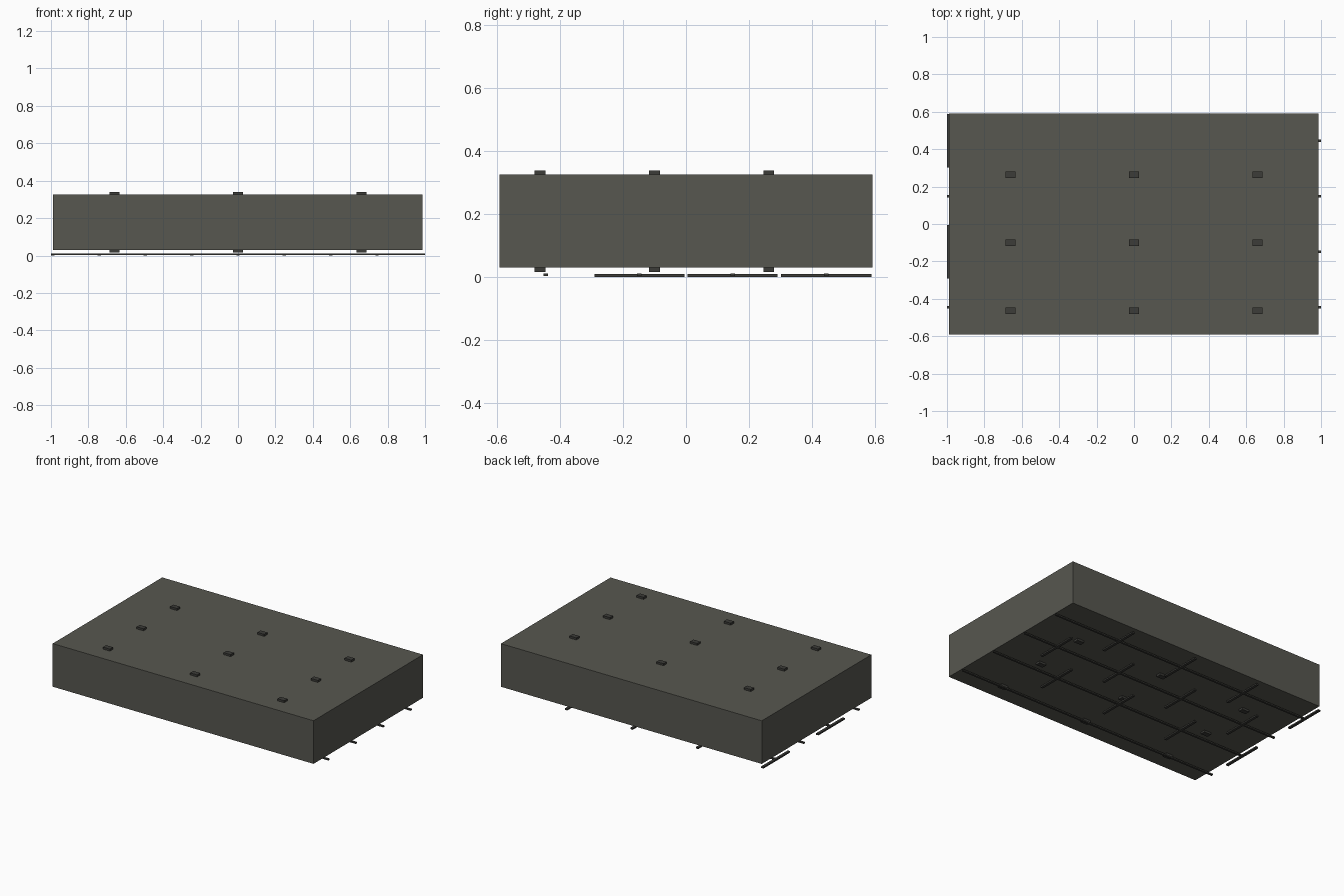
import bpy, bmesh
from mathutils import Matrix, Vector

if "Cube" in bpy.data.objects:
    bpy.data.objects.remove(bpy.data.objects["Cube"])


def material(name, color):
    m = bpy.data.materials.new(name)
    m.diffuse_color = color
    m.use_nodes = True
    m.node_tree.nodes["Principled BSDF"].inputs["Base Color"].default_value = m.diffuse_color
    return m


def boxes(name, spans, mat):
    """One object made of boxes, each given as (x0, x1, y0, y1, z0, z1)."""
    bm = bmesh.new()
    for x0, x1, y0, y1, z0, z1 in spans:
        centre = Vector(((x0 + x1) / 2, (y0 + y1) / 2, (z0 + z1) / 2))
        size = (x1 - x0, y1 - y0, z1 - z0, 1)
        bmesh.ops.create_cube(bm, size=1, matrix=Matrix.Translation(centre) @ Matrix.Diagonal(size))
    mesh = bpy.data.meshes.new(name)
    bm.to_mesh(mesh)
    bm.free()
    mesh.materials.append(mat)
    ob = bpy.data.objects.new(name, mesh)
    bpy.context.collection.objects.link(ob)
    return ob


stone = material("stone", (0.095, 0.095, 0.08, 1))
dark = material("dark", (0.045, 0.045, 0.04, 1))

# Main slab
boxes("slab", [(-0.988, 0.986, -0.592, 0.592, 0.03, 0.325)], stone)

# Small pegs, three by three, above and below the slab
for name, z0, z1 in (("top_pegs", 0.32, 0.339), ("bottom_pegs", 0.016, 0.035)):
    boxes(name, [(x - 0.026, x + 0.026, y - 0.017, y + 0.017, z0, z1)
                 for x in (-0.66, 0, 0.66) for y in (-0.463, -0.1, 0.263)], dark)

# Long seams running along x under the slab
rows = [-0.445, -0.148, 0.148, 0.445]
boxes("long_seams", [(-1, 1, y - 0.007, y + 0.007, 0.003, 0.012) for y in rows], dark)

# Short cross seams, staggered from row to row
cross = []
for i, y in enumerate(rows[1:]):
    start = -0.742 if i % 2 else -0.99
    for k in range(4):
        x = start + 0.495 * k
        cross.append((x - 0.009, x + 0.009, y - 0.143, y + 0.143, 0, 0.01))
boxes("cross_seams", cross, dark)
